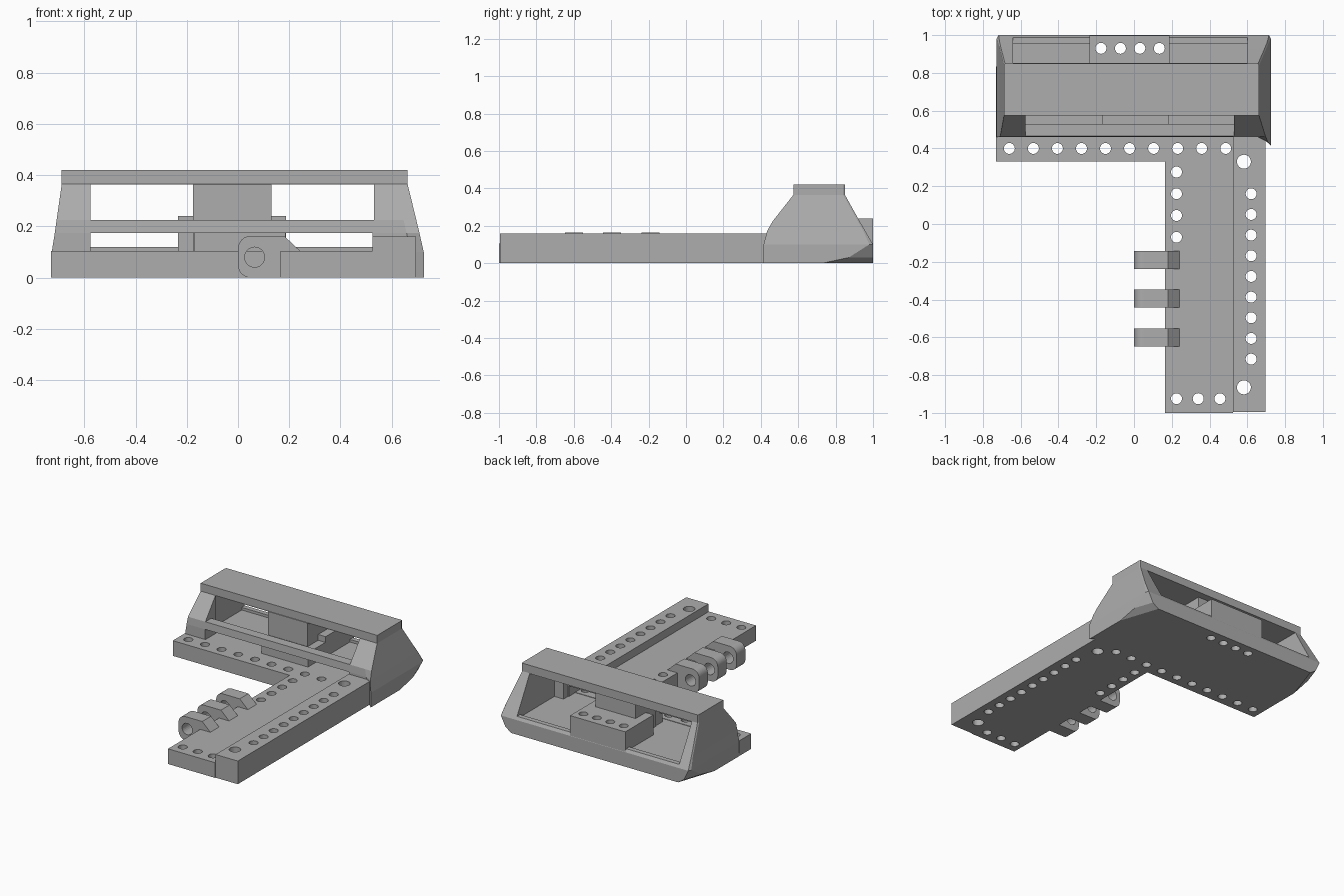
import bpy, bmesh, math

if "Cube" in bpy.data.objects:
    bpy.data.objects.remove(bpy.data.objects["Cube"])

grey = bpy.data.materials.new("plain grey")
grey.diffuse_color = (0.42, 0.42, 0.42, 1)
grey.use_nodes = True
grey.node_tree.nodes["Principled BSDF"].inputs["Base Color"].default_value = grey.diffuse_color


def finish(bm, name):
    bmesh.ops.recalc_face_normals(bm, faces=bm.faces)
    me = bpy.data.meshes.new(name)
    bm.to_mesh(me)
    bm.free()
    me.materials.append(grey)
    ob = bpy.data.objects.new(name, me)
    bpy.context.collection.objects.link(ob)
    return ob


def loft(name, rings):
    """Closed solid through rings of equal point count."""
    bm = bmesh.new()
    vs = [[bm.verts.new(p) for p in r] for r in rings]
    n = len(vs[0])
    for a, b in zip(vs, vs[1:]):
        for i in range(n):
            j = (i + 1) % n
            bm.faces.new((a[i], a[j], b[j], b[i]))
    bm.faces.new(vs[0][::-1])
    bm.faces.new(vs[-1])
    return finish(bm, name)


def prism(name, pts, z0, z1):
    return loft(name, [[(x, y, z) for x, y in pts] for z in (z0, z1)])


def box(name, x0, x1, y0, y1, z0, z1):
    return prism(name, [(x0, y0), (x1, y0), (x1, y1), (x0, y1)], z0, z1)


def circle(x, y, r, n=24):
    return [(x + r * math.cos(2 * math.pi * i / n),
             y + r * math.sin(2 * math.pi * i / n)) for i in range(n)]


def cut(ob, *cutters):
    for c in cutters:
        c.hide_render = True
        m = ob.modifiers.new("cut", 'BOOLEAN')
        m.operation, m.solver, m.object = 'DIFFERENCE', 'EXACT', c
        bpy.context.view_layer.objects.active = ob
        bpy.ops.object.modifier_apply(modifier=m.name)
        bpy.data.objects.remove(c)


def drill(ob, spots, r=0.029):
    cut(ob, *[prism("drill", circle(x, y, r), -0.1, 0.35) for x, y in spots])


# L-shaped mounting plate with hole rows
plate = prism("mounting_plate", [(-0.73, 0.33), (0.165, 0.33), (0.165, -1),
                                 (0.525, -1), (0.525, 0.46), (-0.73, 0.46)], 0, 0.105)
drill(plate, [(-0.66 + 0.1273 * i, 0.40) for i in range(10)]
      + [(0.225, 0.275 - 0.115 * i) for i in range(4)]
      + [(0.225 + 0.115 * i, -0.925) for i in range(3)])

# Raised strip along the right edge
strip = box("raised_strip", 0.525, 0.695, -0.995, 0.46, 0, 0.16)
drill(strip, [(0.62, 0.16 - 0.1094 * i) for i in range(9)])
drill(strip, [(0.582, 0.33), (0.582, -0.865)], 0.037)

# Hinge knuckles
for i, y in enumerate((-0.19, -0.395, -0.60)):
    prof = [(0.245, 0.0), (0.245, 0.102), (0.18, 0.163)]
    for k in range(13):
        a = math.pi / 2 + math.pi / 2 * k / 12
        prof.append((0.05 + 0.05 * math.cos(a), 0.113 + 0.05 * math.sin(a)))
    for k in range(13):
        a = math.pi + math.pi / 2 * k / 12
        prof.append((0.05 + 0.05 * math.cos(a), 0.05 + 0.05 * math.sin(a)))
    y0, y1 = y - 0.048, y + 0.048
    lug = loft(f"hinge_knuckle_{i + 1}", [[(x, yy, z) for x, z in prof] for yy in (y0, y1)])
    pin = loft("pin", [[(x, yy, z) for x, z in circle(0.065, 0.08, 0.039)]
                       for yy in (y0 - 0.1, y1 + 0.1)])
    cut(lug, pin)


# Housing: left, right, front, front right corner, back, side clip, back clip, height
def ring(xl, xr, yf, yc, yb, cy, cx, z):
    return [(xl, yf, z), (xr - 0.05, yf, z), (xr, yc, z), (xr, yb - cy, z),
            (xr - cx, yb, z), (xl + cx, yb, z), (xl, yb - cy, z)]


housing = loft("housing", [
    ring(-0.73, 0.725, 0.46, 0.415, 1.0, 0.27, 0.09, 0),
    ring(-0.729, 0.725, 0.46, 0.415, 1.0, 0.13, 0.045, 0.03),
    ring(-0.727, 0.725, 0.46, 0.415, 1.0, 0.02, 0.01, 0.10),
    ring(-0.715, 0.708, 0.46, 0.435, 0.957, 0.01, 0.005, 0.175),
    ring(-0.708, 0.696, 0.465, 0.464, 0.928, 0.01, 0.005, 0.225),
    ring(-0.688, 0.662, 0.575, 0.574, 0.85, 0.01, 0.005, 0.365),
    ring(-0.688, 0.662, 0.575, 0.574, 0.85, 0.01, 0.005, 0.42)])
cut(housing,
    box("cavity", -0.64, 0.60, 0.58, 0.955, 0.102, 0.363),
    box("rear_window", -0.64, 0.60, 0.90, 1.1, 0.12, 0.363),
    box("behind_rail", -0.575, 0.53, 0.53, 0.60, 0.102, 0.363),
    box("upper_window", -0.575, 0.53, 0.30, 0.60, 0.225, 0.363),
    box("lower_window", -0.575, 0.525, 0.30, 0.60, 0.102, 0.175))

# Central pillar, its foot, and the drilled rear block
rear_holes = [(-0.175 + 0.103 * i, 0.93) for i in range(4)]
drill(housing, rear_holes)
box("pillar", -0.175, 0.13, 0.576, 0.80, 0.10, 0.37)
box("pillar_foot", -0.17, 0.185, 0.50, 0.70, 0.10, 0.20)
block = box("rear_block", -0.235, 0.187, 0.69, 0.999, 0.09, 0.24)
drill(block, rear_holes)
